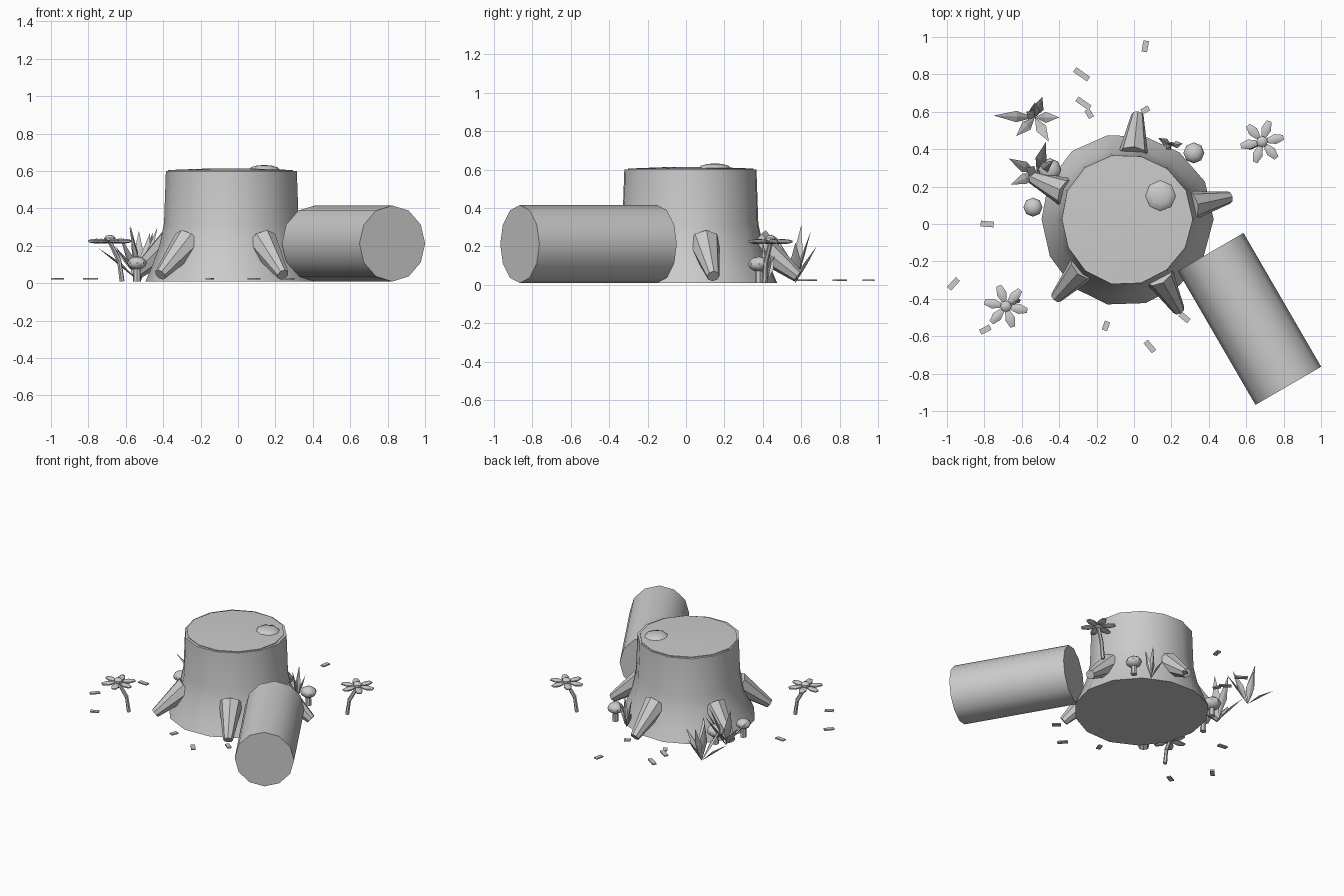
import bpy, bmesh
from math import sin, cos, pi, radians
from mathutils import Vector, Matrix

if "Cube" in bpy.data.objects:
    bpy.data.objects.remove(bpy.data.objects["Cube"])

CX, CY = -0.04, 0.025   # stump axis


def finish(name, bm, smooth=True):
    bmesh.ops.recalc_face_normals(bm, faces=bm.faces[:])
    me = bpy.data.meshes.new(name)
    bm.to_mesh(me)
    bm.free()
    ob = bpy.data.objects.new(name, me)
    bpy.context.collection.objects.link(ob)
    if smooth:
        bpy.ops.object.select_all(action='DESELECT')
        ob.select_set(True)
        bpy.context.view_layer.objects.active = ob
        bpy.ops.object.shade_smooth_by_angle(angle=radians(40))
    return ob


def lathe(bm, profile, sides, x, y, wobble=0.0):
    rings = []
    for r, z in profile:
        ring = []
        for i in range(sides):
            a = 2 * pi * i / sides
            k = r * (1 + wobble * sin(3 * a + 1))
            ring.append(bm.verts.new((x + k * cos(a), y + k * sin(a), z)))
        rings.append(ring)
    for lo, hi in zip(rings, rings[1:]):
        for i in range(sides):
            j = (i + 1) % sides
            bm.faces.new((lo[i], lo[j], hi[j], hi[i]))
    bm.faces.new(rings[0][::-1])
    bm.faces.new(rings[-1])


def tube(bm, a, b, r1, r2, sides):
    a, b = Vector(a), Vector(b)
    rot = (b - a).to_track_quat('Z', 'Y').to_matrix().to_4x4()
    bmesh.ops.create_cone(bm, cap_ends=True, segments=sides, radius1=r1, radius2=r2,
                          depth=(b - a).length, matrix=Matrix.Translation((a + b) / 2) @ rot)


def ball(bm, centre, scale, u=8, v=5, turn=0.0):
    m = (Matrix.Translation(centre) @ Matrix.Rotation(turn, 4, 'Z')
         @ Matrix.Diagonal((*scale, 1)))
    bmesh.ops.create_uvsphere(bm, u_segments=u, v_segments=v, radius=1, matrix=m)


def blade(bm, base, tip, width):
    base, tip = Vector(base), Vector(tip)
    d = tip - base
    side = d.cross(Vector((0, 0, 1))).normalized() * width / 2
    mid = base + d * 0.45 + Vector((0, 0, 0.01))
    up = side.cross(d).normalized() * 0.008
    vb, vt = bm.verts.new(base), bm.verts.new(tip)
    ring = [bm.verts.new(mid + o) for o in (side, up, -side, -up)]
    for i in range(4):
        bm.faces.new((vb, ring[i], ring[(i + 1) % 4]))
        bm.faces.new((vt, ring[(i + 1) % 4], ring[i]))


# stump body with flared foot
bm = bmesh.new()
lathe(bm, [(0.46, 0.01), (0.43, 0.08), (0.385, 0.2), (0.36, 0.32), (0.35, 0.6)], 14, CX, CY, 0.015)
finish("stump_bark", bm)

# cut wood top and small knot on it
bm = bmesh.new()
lathe(bm, [(0.335, 0.56), (0.335, 0.605), (0.15, 0.612)], 14, CX, CY)
finish("stump_top", bm)
bm = bmesh.new()
ball(bm, (0.14, 0.15, 0.607), (0.083, 0.083, 0.025), 8, 6)
finish("top_knot", bm)

# five roots
for i in range(5):
    a = radians(12 + 72 * i)
    bm = bmesh.new()
    tube(bm, (CX + 0.34 * cos(a), CY + 0.34 * sin(a), 0.22),
         (CX + 0.56 * cos(a), CY + 0.56 * sin(a), 0.045), 0.082, 0.033, 8)
    finish(f"root_{i + 1}", bm)

# fallen log
bm = bmesh.new()
tube(bm, (0.41, -0.15, 0.212), (0.825, -0.865, 0.212), 0.203, 0.203, 12)
finish("fallen_log", bm)

# flowers leaning outward
for n, s in (("right", 1), ("left", -1)):
    path = [Vector(p) for p in ((0.62 * s, 0.41 * s, 0.01), (0.635 * s, 0.415 * s, 0.12),
                                (0.685 * s, 0.44 * s, 0.22))]
    bm = bmesh.new()
    for p, q in zip(path, path[1:]):
        tube(bm, p, q, 0.014, 0.012, 6)
    finish(f"flower_stem_{n}", bm)
    bm = bmesh.new()
    for i in range(6):
        a = 2 * pi * i / 6 + 0.2 * s
        ball(bm, (0.685 * s + 0.072 * cos(a), 0.44 * s + 0.072 * sin(a), 0.225),
             (0.054, 0.028, 0.013), 6, 5, a)
    finish(f"flower_petals_{n}", bm)
    bm = bmesh.new()
    ball(bm, (0.685 * s, 0.44 * s, 0.235), (0.032, 0.032, 0.024))
    finish(f"flower_centre_{n}", bm)

# mushrooms
for i, (x, y, r) in enumerate([(0.32, 0.38, 0.056), (-0.45, 0.29, 0.062), (-0.54, 0.09, 0.051)]):
    bm = bmesh.new()
    tube(bm, (x, y, 0.01), (x, y, 0.1), 0.022, 0.018, 7)
    finish(f"mushroom_stem_{i + 1}", bm)
    bm = bmesh.new()
    ball(bm, (x, y, 0.108), (r, r, r * 0.7), 8, 6)
    finish(f"mushroom_cap_{i + 1}", bm)

# leaf tufts: base point followed by blade tips
tufts = {
    "back": ((-0.53, 0.57, 0.01), [(-0.75, 0.58, 0.19), (-0.63, 0.47, 0.25), (-0.455, 0.44, 0.27),
                                   (-0.40, 0.57, 0.22), (-0.49, 0.68, 0.2), (-0.53, 0.65, 0.28),
                                   (-0.575, 0.6, 0.31)]),
    "side": ((-0.52, 0.27, 0.01), [(-0.67, 0.35, 0.2), (-0.66, 0.21, 0.2), (-0.47, 0.44, 0.27),
                                   (-0.58, 0.3, 0.3), (-0.43, 0.34, 0.3)]),
    "small": ((0.2, 0.42, 0.01), [(0.13, 0.46, 0.15), (0.2, 0.44, 0.25), (0.26, 0.43, 0.2),
                                  (0.17, 0.4, 0.22)]),
}
for name, (base, tips) in tufts.items():
    bm = bmesh.new()
    for t in tips:
        blade(bm, base, t, 0.06 if name != "small" else 0.04)
    finish(f"leaf_tuft_{name}", bm, False)

# scattered wood chips: x, y, length, heading in degrees
chips = [(0.06, 0.95, 0.06, 80), (-0.28, 0.80, 0.09, -35), (-0.27, 0.645, 0.085, -35),
         (-0.24, 0.59, 0.05, -60), (0.06, 0.61, 0.045, 30), (-0.785, 0.0, 0.07, -5),
         (-0.965, -0.32, 0.07, 48), (-0.795, -0.565, 0.06, 28), (-0.15, -0.545, 0.05, 70),
         (0.085, -0.655, 0.07, -50), (0.27, -0.5, 0.06, -40)]
for i, (x, y, l, h) in enumerate(chips):
    bm = bmesh.new()
    m = (Matrix.Translation((x, y, 0.024)) @ Matrix.Rotation(radians(h), 4, 'Z')
         @ Matrix.Diagonal((l, 0.03, 0.009, 1)))
    bmesh.ops.create_cube(bm, size=1, matrix=m)
    finish(f"wood_chip_{i + 1}", bm, False)
